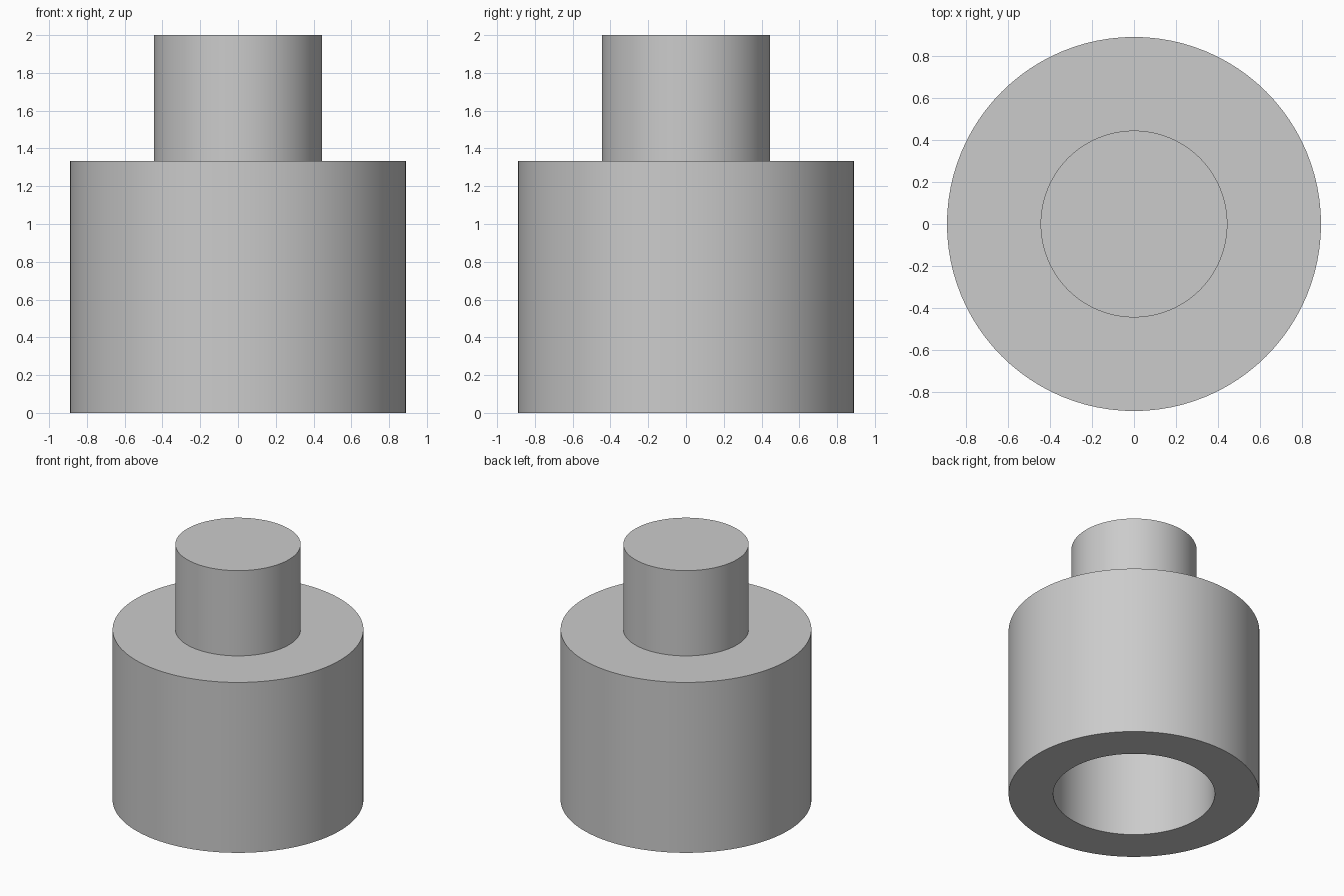
import bpy
import bmesh
import math

cube = bpy.data.objects.get("Cube")
if cube:
    bpy.data.objects.remove(cube, do_unlink=True)

SEGMENTS = 96
BODY_R, BODY_H = 0.889, 1.333
PEG_R, TOP = 0.444, 2.0
BORE_R, BORE_DEPTH = 0.573, 1.0

grey = bpy.data.materials.new("light grey")
grey.use_nodes = True
grey.diffuse_color = (0.6, 0.6, 0.6, 1)
grey.node_tree.nodes["Principled BSDF"].inputs["Base Color"].default_value = (0.6, 0.6, 0.6, 1)


def lathe(name, profile):
    """Turn an (r, z) profile around z; ends at r = 0 become flat caps."""
    bm = bmesh.new()
    rings = []
    for r, z in profile:
        rings.append([bm.verts.new((r * math.cos(a), r * math.sin(a), z))
                      for a in (math.tau * i / SEGMENTS for i in range(SEGMENTS))])
    for low, high in zip(rings, rings[1:]):
        for i in range(SEGMENTS):
            j = (i + 1) % SEGMENTS
            bm.faces.new((low[i], low[j], high[j], high[i]))
    bm.faces.new(rings[0])
    bm.faces.new(rings[-1])
    bmesh.ops.recalc_face_normals(bm, faces=bm.faces)
    mesh = bpy.data.meshes.new(name)
    bm.to_mesh(mesh)
    bm.free()
    mesh.materials.append(grey)
    obj = bpy.data.objects.new(name, mesh)
    bpy.context.collection.objects.link(obj)
    bpy.ops.object.select_all(action='DESELECT')
    obj.select_set(True)
    bpy.context.view_layer.objects.active = obj
    bpy.ops.object.shade_smooth_by_angle(angle=math.radians(30))
    return obj


# Stepped body: blind bore from below, wide barrel, narrow solid peg on top
lathe("stepped_socket", [
    (BORE_R, BORE_DEPTH),
    (BORE_R, 0),
    (BODY_R, 0),
    (BODY_R, BODY_H),
    (PEG_R, BODY_H),
    (PEG_R, TOP),
])
